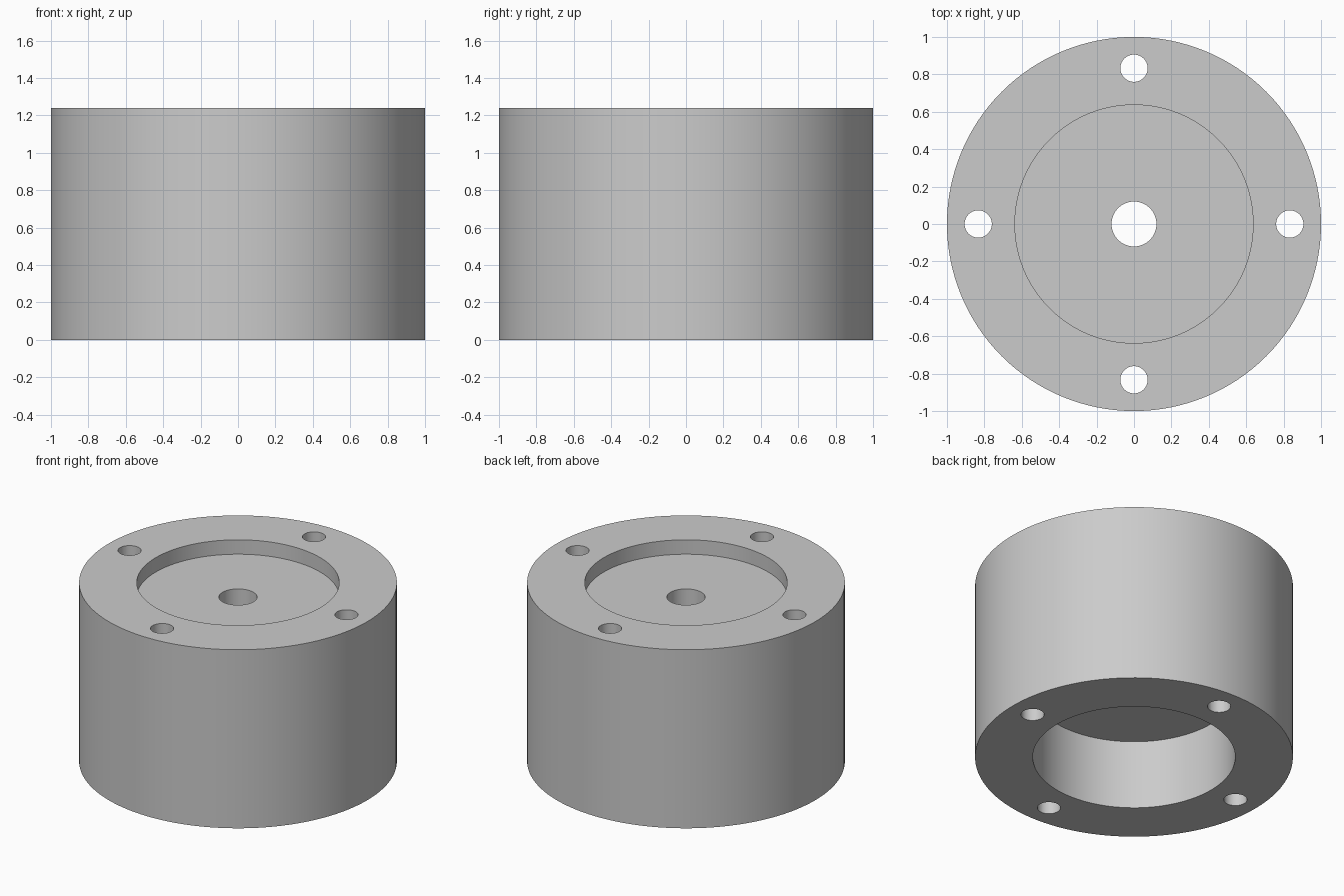
import bpy
import bmesh
import math
from mathutils import Matrix, Vector

cube = bpy.data.objects.get("Cube")
if cube:
    bpy.data.objects.remove(cube, do_unlink=True)

HEIGHT = 1.24
RECESS_RADIUS = 0.637
FLOOR_TOP, FLOOR_BOTTOM = 1.14, 0.48
BORE_RADIUS = 0.12
BOLT_RADIUS, BOLT_CIRCLE = 0.073, 0.833

# One plain grey for the whole part
grey = bpy.data.materials.new("plain_grey")
grey.use_nodes = True
colour = (0.6, 0.6, 0.6, 1)
grey.diffuse_color = colour
grey.node_tree.nodes["Principled BSDF"].inputs["Base Color"].default_value = colour


def make_object(name, bm):
    bmesh.ops.recalc_face_normals(bm, faces=bm.faces)
    mesh = bpy.data.meshes.new(name)
    bm.to_mesh(mesh)
    bm.free()
    mesh.materials.append(grey)
    obj = bpy.data.objects.new(name, mesh)
    bpy.context.collection.objects.link(obj)
    return obj


# Turned body: a closed section swept around z, with recesses above and below
section = [
    (1, 0), (1, HEIGHT), (RECESS_RADIUS, HEIGHT), (RECESS_RADIUS, FLOOR_TOP),
    (BORE_RADIUS, FLOOR_TOP), (BORE_RADIUS, FLOOR_BOTTOM),
    (RECESS_RADIUS, FLOOR_BOTTOM), (RECESS_RADIUS, 0),
]
bm = bmesh.new()
verts = [bm.verts.new((r, 0, z)) for r, z in section]
edges = [bm.edges.new((v, verts[i - 1])) for i, v in enumerate(verts)]
bmesh.ops.spin(bm, geom=verts + edges, axis=(0, 0, 1), cent=(0, 0, 0),
               angle=math.tau, steps=128, use_merge=True)
bmesh.ops.remove_doubles(bm, verts=bm.verts, dist=0.0001)
body = make_object("flanged_housing", bm)

# Four bolt holes drilled right through the rim
bm = bmesh.new()
for i in range(4):
    centre = Matrix.Rotation(i * math.pi / 2, 3, "Z") @ Vector((BOLT_CIRCLE, 0, HEIGHT / 2))
    bmesh.ops.create_cone(bm, cap_ends=True, segments=48, radius1=BOLT_RADIUS,
                          radius2=BOLT_RADIUS, depth=HEIGHT + 0.4,
                          matrix=Matrix.Translation(centre))
drill = make_object("bolt_hole_cutter", bm)
drill.hide_render = True

cut = body.modifiers.new("bolt_holes", "BOOLEAN")
cut.operation = "DIFFERENCE"
cut.solver = "EXACT"
cut.object = drill

# Bake the holes in, then smooth the round walls and keep the rims crisp
bpy.ops.object.select_all(action="DESELECT")
body.select_set(True)
bpy.context.view_layer.objects.active = body
bpy.ops.object.modifier_apply(modifier=cut.name)
bpy.data.objects.remove(drill, do_unlink=True)
bpy.ops.object.shade_smooth_by_angle(angle=math.radians(30))
